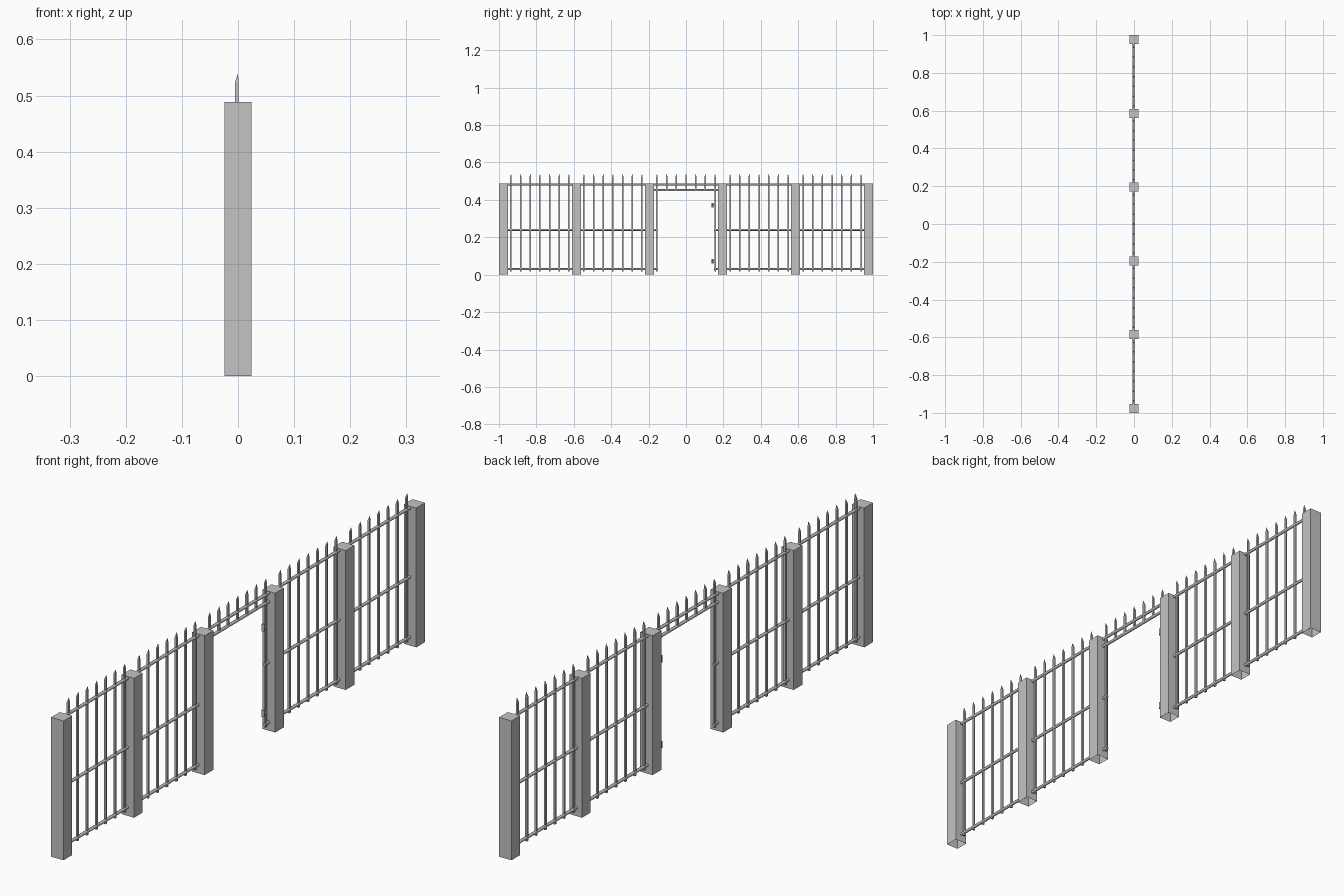
import bpy
import bmesh
from mathutils import Matrix, Vector

if "Cube" in bpy.data.objects:
    bpy.data.objects.remove(bpy.data.objects["Cube"], do_unlink=True)

metal = bpy.data.materials.new("light grey metal")
metal.use_nodes = True
grey = (0.55, 0.55, 0.55, 1)
metal.diffuse_color = grey
metal.node_tree.nodes["Principled BSDF"].inputs["Base Color"].default_value = grey

BAY = 0.3904      # distance between post centres
STEP = 0.0517     # distance between pickets
LINE_X = -0.002   # fence line
JAMB = 3 * STEP


def finish(name, bm):
    bmesh.ops.recalc_face_normals(bm, faces=bm.faces)
    mesh = bpy.data.meshes.new(name)
    bm.to_mesh(mesh)
    bm.free()
    mesh.materials.append(metal)
    obj = bpy.data.objects.new(name, mesh)
    bpy.context.collection.objects.link(obj)
    return obj


def box(name, centre, size, open_bottom=False):
    bm = bmesh.new()
    bmesh.ops.create_cube(bm, size=1)
    bmesh.ops.scale(bm, vec=size, verts=bm.verts)
    bmesh.ops.translate(bm, vec=centre, verts=bm.verts)
    obj_faces = [f for f in bm.faces if f.normal.z < -0.9]
    if open_bottom:
        bmesh.ops.delete(bm, geom=obj_faces, context='FACES')
    return finish(name, bm)


def rod(name, start, end, radius, sides=8):
    a, b = Vector(start), Vector(end)
    turn = (b - a).to_track_quat('Z', 'Y').to_matrix().to_4x4()
    bm = bmesh.new()
    bmesh.ops.create_cone(bm, cap_ends=True, segments=sides, radius1=radius,
                          radius2=radius, depth=(b - a).length,
                          matrix=Matrix.Translation((a + b) / 2) @ turn)
    obj = finish(name, bm)
    for p in obj.data.polygons:
        p.use_smooth = len(p.vertices) == 4
    return obj


def picket(name, y, bottom):
    # Square bar with a point leaning to one side
    bm = bmesh.new()
    corners = [(-0.0055, -0.004), (0.001, -0.004), (0.001, 0.004), (-0.0055, 0.004)]
    low = [bm.verts.new((x, y + dy, bottom)) for x, dy in corners]
    high = [bm.verts.new((x, y + dy, 0.523)) for x, dy in corners]
    tip = bm.verts.new((0, y, 0.54))
    bm.faces.new(low)
    for i in range(4):
        j = (i + 1) % 4
        bm.faces.new((low[i], low[j], high[j], high[i]))
        bm.faces.new((high[i], high[j], tip))
    finish(name, bm)


# Hollow square posts
for i in range(6):
    y = (i - 2.5) * BAY
    box(f"post_{i + 1}", (0, y, 0.244), (0.048, 0.048, 0.488), open_bottom=True)

# Pickets: full height in the bays and at the jambs, short above the opening
for bay in range(5):
    for k in range(7):
        over_opening = bay == 2 and 0 < k < 6
        picket(f"picket_{bay + 1}_{k + 1}", (bay - 2) * BAY + (k - 3) * STEP,
               0.45 if over_opening else 0.018)

# Horizontal rails
END = 2.5 * BAY
rod("top_rail", (LINE_X, -END, 0.482), (LINE_X, END, 0.482), 0.0055)
rod("opening_head_rail", (LINE_X, -BAY / 2, 0.452), (LINE_X, BAY / 2, 0.452), 0.0055)
for side, s in (("right", -1), ("left", 1)):
    for label, z in (("middle", 0.24), ("bottom", 0.03)):
        rod(f"{label}_rail_{side}", (LINE_X, s * (JAMB - 0.006), z),
            (LINE_X, s * END, z), 0.0055)

# Gate hinges on one jamb
for label, z in (("upper", 0.372), ("lower", 0.072)):
    box(f"{label}_hinge_leaf", (LINE_X, JAMB - 0.008, z), (0.004, 0.012, 0.012))
    rod(f"{label}_hinge_pin", (LINE_X, 0.142, z - 0.012),
        (LINE_X, 0.142, z + 0.012), 0.005)
